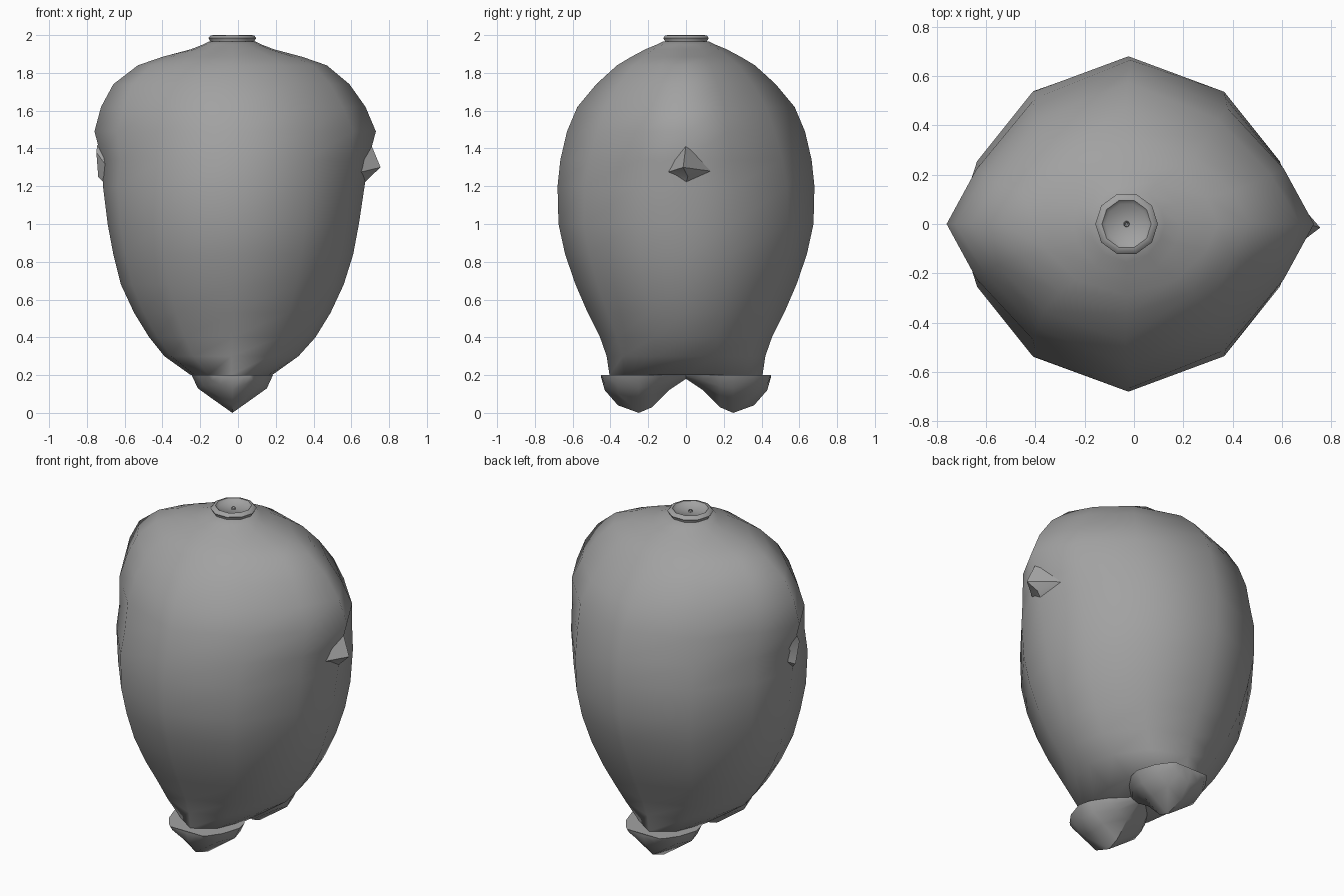
import bpy, bmesh, math

if "Cube" in bpy.data.objects:
    bpy.data.objects.remove(bpy.data.objects["Cube"])

grey = bpy.data.materials.new("plain grey")
grey.diffuse_color = (0.36, 0.36, 0.36, 1)
grey.use_nodes = True
grey.node_tree.nodes["Principled BSDF"].inputs["Base Color"].default_value = grey.diffuse_color
CX = -0.03  # centre line of the bag


def make(name, verts, faces, angle=40):
    bm = bmesh.new()
    vs = [bm.verts.new(v) for v in verts]
    for f in faces:
        bm.faces.new([vs[i] for i in f])
    bmesh.ops.remove_doubles(bm, verts=bm.verts, dist=0.0005)
    bmesh.ops.recalc_face_normals(bm, faces=bm.faces)
    me = bpy.data.meshes.new(name)
    bm.to_mesh(me)
    bm.free()
    ob = bpy.data.objects.new(name, me)
    bpy.context.collection.objects.link(ob)
    me.materials.append(grey)
    bpy.ops.object.select_all(action='DESELECT')
    ob.select_set(True)
    bpy.context.view_layer.objects.active = ob
    bpy.ops.object.shade_smooth_by_angle(angle=math.radians(angle))
    return ob


def loft(name, rings, angle=40):
    n = len(rings[0])
    verts = [v for r in rings for v in r]
    faces = []
    for k in range(len(rings) - 1):
        for i in range(n):
            j = (i + 1) % n
            faces.append((k * n + i, k * n + j, (k + 1) * n + j, (k + 1) * n + i))
    faces += [tuple(range(n)), tuple(range(len(verts) - n, len(verts)))]
    return make(name, verts, faces, angle)


# Twelve-sided cross-section, pinched towards the side seams by factor k
QUARTER = [(1, 0), (0.9, 0.38), (0.57, 0.8)]
PLAN = QUARTER + [(0, 1)] + [(-x, y) for x, y in QUARTER[:0:-1]]
PLAN += [(-x, -y) for x, y in PLAN]


def ring(z, left, right, ry, k):
    rx, cx = (right - left) / 2, (left + right) / 2
    return [(cx + rx * x * (k if x * y else 1), ry * y * (k if x * y else 1), z)
            for x, y in PLAN]


# Bag body: height, left x, right x, half depth, pinch
body = [
    (0.20, -0.25, 0.18, 0.405, 1.0), (0.30, -0.39, 0.32, 0.42, 1.0),
    (0.40, -0.47, 0.41, 0.455, 1.0), (0.53, -0.55, 0.49, 0.52, 1.0),
    (0.68, -0.62, 0.56, 0.585, 1.0), (0.84, -0.66, 0.61, 0.64, 1.0),
    (1.00, -0.69, 0.64, 0.675, 1.0), (1.20, -0.715, 0.67, 0.68, 0.985),
    (1.34, -0.72, 0.69, 0.665, 0.96), (1.49, -0.76, 0.73, 0.63, 0.93),
    (1.62, -0.725, 0.675, 0.575, 0.92), (1.74, -0.66, 0.59, 0.475, 0.93),
    (1.84, -0.53, 0.47, 0.365, 0.95), (1.885, -0.40, 0.34, 0.29, 0.97),
    (1.925, -0.25, 0.19, 0.215, 1.0), (1.95, -0.185, 0.125, 0.155, 1.0),
    (1.965, -0.155, 0.095, 0.125, 1.0),
]
loft("bag_body", [ring(*r) for r in body], angle=60)

# Round neck with a shallow sunken lid and a small centre eyelet
neck = [(1.94, 0.12), (1.965, 0.115), (1.985, 0.127), (1.998, 0.115), (2.0, 0.1),
        (1.985, 0.085), (1.98, 0.012), (1.988, 0.01), (1.975, 0.004)]
loft("neck", [[(CX + r * math.cos(i * math.pi / 5), r * math.sin(i * math.pi / 5), z)
               for i in range(10)] for z, r in neck], angle=50)

# Folded bottom flaps: rounded V sections hung along a curved keel
keel = [(0.0, 0.18, 0.05), (0.09, 0.12, 0.14), (0.18, 0.03, 0.2), (0.25, 0.0, 0.215),
        (0.36, 0.04, 0.18), (0.43, 0.12, 0.13), (0.45, 0.19, 0.11)]
section = [(-1, 0), (-0.85, 0.35), (-0.5, 0.62), (0, 1), (0.5, 0.62), (0.85, 0.35), (1, 0)]
for side, label in ((-1, "front"), (1, "back")):
    rings = [[(CX + w * s, side * y, 0.2 - (0.2 - z) * d) for s, d in section]
             for y, z, w in keel]
    loft(label + "_bottom_flap", rings, angle=45)

# Pinched folds on both side seams
for side, x0, tip, label in ((1, 0.63, 0.755, "right"), (-1, -0.67, -0.75, "left")):
    w = 1 if side > 0 else 0.5
    verts = [(x0 + side * 0.075, 0, 1.42), (x0, -0.11 * w, 1.27), (x0 + side * 0.04, 0, 1.22),
             (x0, 0.13 * w, 1.28), (tip, -0.015, 1.30 if side > 0 else 1.38),
             (x0 + side * 0.07, 0.01, 1.25)]
    make(label + "_seam_fold", verts,
         [(0, 1, 4), (1, 5, 4), (1, 2, 5), (2, 3, 5), (3, 4, 5), (3, 0, 4)], 40)
